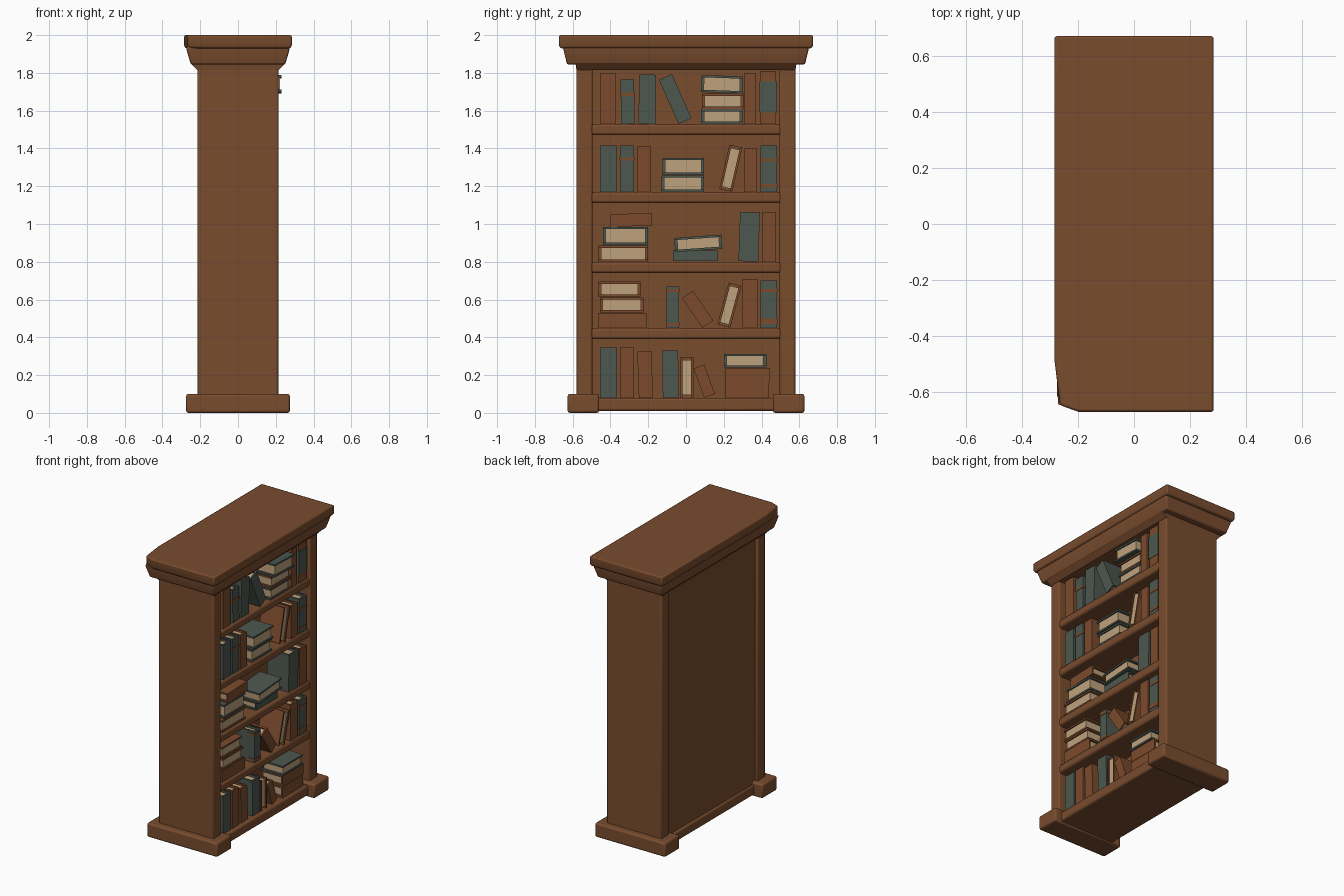
import bpy, bmesh, math
from mathutils import Matrix, Vector

if "Cube" in bpy.data.objects:
    bpy.data.objects.remove(bpy.data.objects["Cube"])


def material(name, rgb):
    m = bpy.data.materials.new(name)
    m.diffuse_color = (*rgb, 1)
    m.use_nodes = True
    m.node_tree.nodes["Principled BSDF"].inputs["Base Color"].default_value = m.diffuse_color
    return m


WOOD = material("brown wood", (0.19, 0.072, 0.027))
LEATHER = material("russet leather", (0.2, 0.07, 0.026))
TEAL = material("grey teal cover", (0.075, 0.095, 0.08))
PAGES = material("cream pages", (0.52, 0.36, 0.2))


def finish(name, bm, mats, bevel=0.0):
    bmesh.ops.recalc_face_normals(bm, faces=bm.faces)
    me = bpy.data.meshes.new(name)
    bm.to_mesh(me)
    bm.free()
    for m in mats:
        me.materials.append(m)
    ob = bpy.data.objects.new(name, me)
    bpy.context.collection.objects.link(ob)
    if bevel:
        mod = ob.modifiers.new("soft edges", 'BEVEL')
        mod.width, mod.segments = bevel, 2
    bpy.ops.object.select_all(action='DESELECT')
    ob.select_set(True)
    bpy.context.view_layer.objects.active = ob
    bpy.ops.object.shade_smooth_by_angle(angle=math.radians(35))
    return ob


def add_box(bm, x, y, z, mat=0):
    """Box from (min, max) pairs."""
    lo, hi = Vector((x[0], y[0], z[0])), Vector((x[1], y[1], z[1]))
    mtx = Matrix.Translation((lo + hi) / 2) @ Matrix.Diagonal((*(hi - lo), 1))
    vs = bmesh.ops.create_cube(bm, size=1, matrix=mtx)["verts"]
    for f in {f for v in vs for f in v.link_faces}:
        f.material_index = mat


def box(name, x, y, z, bevel=0.01):
    bm = bmesh.new()
    add_box(bm, x, y, z)
    return finish(name, bm, [WOOD], bevel)


def loft(name, levels, outline, bevel=0.008):
    """Stack scaled copies of an outline: levels are (z, half x, half y)."""
    bm = bmesh.new()
    rings = [[bm.verts.new((px * hx, py * hy, z)) for px, py in outline]
             for z, hx, hy in levels]
    bm.faces.new(rings[0][::-1])
    bm.faces.new(rings[-1])
    n = len(outline)
    for a, b in zip(rings, rings[1:]):
        for i in range(n):
            bm.faces.new((a[i], a[(i + 1) % n], b[(i + 1) % n], b[i]))
    return finish(name, bm, [WOOD], bevel)


# Carcass: two sides, a recessed back and the base
for side, s in (("left", -1), ("right", 1)):
    box(side + "_side_panel", (-0.215, 0.215), sorted((s * 0.495, s * 0.58)), (0.05, 1.85))
    box(side + "_foot", (-0.275, 0.275), sorted((s * 0.46, s * 0.627)), (0, 0.1), 0.012)
box("back_panel", (-0.195, 0.0), (-0.51, 0.51), (0.03, 1.85), 0)
box("base_rail", (-0.21, 0.225), (-0.5, 0.5), (0.01, 0.08), 0.012)

# Shelves with rounded front edges
FLOORS = [1.53, 1.17, 0.8, 0.45, 0.08]
for i, z in enumerate(FLOORS[:4]):
    box(f"shelf_{i + 1}", (-0.02, 0.21), (-0.51, 0.51), (z - 0.06, z), 0.014)

# Stepped crown; the top slab has one worn corner
RECT = [(-1, -1), (1, -1), (1, 1), (-1, 1)]
WORN = [(-0.93, -0.965), (-0.7, -1), (1, -1), (1, 1), (-1, 1), (-1, -0.72)]
loft("crown_cove", [(1.815, 0.216, 0.58), (1.85, 0.25, 0.585)], RECT, 0)
loft("crown_moulding", [(1.845, 0.25, 0.63), (1.92, 0.272, 0.648), (1.94, 0.272, 0.648)], RECT)
loft("crown_slab", [(1.93, 0.278, 0.665), (1.945, 0.285, 0.672), (2.0, 0.285, 0.672)], WORN)


def book(name, y, z, thick, length, tilt, cover, pages_out=False, bands=(), front=0.2, depth=0.17):
    """Book centred at (y, z); spine faces +x unless pages_out. Bands are (low, high) fractions."""
    bm = bmesh.new()
    t, l, d = thick / 2, length / 2, depth / 2
    c = min(0.012, thick * 0.17)
    s = -1 if pages_out else 1
    for k in (-1, 1):
        add_box(bm, (-d, d), sorted((k * t, k * (t - c))), (-l, l))
    add_box(bm, sorted((s * d, s * (d - c))), (-t + c / 2, t - c / 2), (-l, l))
    add_box(bm, sorted((s * (d - c / 2), -s * (d - 0.008))), (-t + c / 2, t - c / 2),
            (-l + 0.014, l - 0.014), 1)
    for lo, hi in bands:
        add_box(bm, (d - 0.05, d + 0.003), (-t - 0.003, t + 0.003),
                (-l + lo * length, -l + hi * length), 2)
    mtx = Matrix.Translation((front - d, y, z)) @ Matrix.Rotation(-tilt, 4, 'X')
    bmesh.ops.transform(bm, matrix=mtx, verts=bm.verts)
    other = LEATHER if cover is TEAL else TEAL
    return finish(name, bm, [cover, PAGES, other], 0)


def standing(name, floor, y, thick, length, cover, lean=0, **kw):
    """Book resting on its foot at y, leaning by some degrees towards +y."""
    a = math.radians(lean)
    zc = floor + length / 2 * math.cos(a) + thick / 2 * abs(math.sin(a))
    book(name, y + length / 2 * math.sin(a), zc, thick, length, a, cover, **kw)


def stack(name, rows):
    """Lying books: (y min, y max, z min, z max, cover, pages out, front, tilt)."""
    for i, (y0, y1, z0, z1, cover, out, front, tilt) in enumerate(rows):
        book(f"{name}_{i + 1}", (y0 + y1) / 2, (z0 + z1) / 2, z1 - z0, y1 - y0,
             math.radians(90 + tilt), cover, pages_out=out, front=front)


B, T = LEATHER, TEAL
ENDS, MID = ((0.04, 0.12), (0.86, 0.93)), ((0.22, 0.8),)

# Upright books per shelf: (y, thickness, length, cover, lean, pages out, bands)
UPRIGHT = [
    [(-0.412, 0.085, 0.27, B, 0, False, ()),
     (-0.307, 0.072, 0.235, T, -1, False, ((0.62, 0.7),)),
     (-0.207, 0.09, 0.26, T, 1, False, ()),
     (-0.005, 0.075, 0.255, T, -24, False, ()),
     (0.34, 0.06, 0.27, B, 0, False, ()),
     (0.435, 0.085, 0.28, B, 0, False, MID)],
    [(-0.41, 0.088, 0.245, T, 0, False, ()),
     (-0.312, 0.075, 0.245, T, 0, False, ((0.68, 0.74),)),
     (-0.222, 0.075, 0.24, B, 0, False, ()),
     (0.21, 0.07, 0.24, B, 13, True, ()),
     (0.343, 0.068, 0.23, B, 0, False, ()),
     (0.438, 0.085, 0.245, T, 0, False, ((0.1, 0.17), (0.66, 0.72)))],
    [(0.33, 0.105, 0.26, T, 2, False, ()),
     (0.44, 0.075, 0.26, B, 0, False, ())],
    [(-0.07, 0.066, 0.22, T, 0, False, ENDS),
     (0.115, 0.07, 0.19, B, -34, False, ()),
     (0.2, 0.07, 0.23, B, 15, True, ()),
     (0.34, 0.08, 0.255, B, 0, False, ()),
     (0.438, 0.085, 0.25, T, 0, False, ((0.08, 0.2), (0.76, 0.82)))],
    [(-0.41, 0.09, 0.265, T, 0, False, ()),
     (-0.312, 0.075, 0.265, B, 0, False, ()),
     (-0.212, 0.075, 0.245, B, -2, False, ()),
     (-0.08, 0.085, 0.25, T, -1, False, ()),
     (0.005, 0.068, 0.215, B, 0, True, ()),
     (0.125, 0.06, 0.165, B, -20, False, ())],
]
for n, (floor, row) in enumerate(zip(FLOORS, UPRIGHT), 1):
    for i, (y, th, ln, cover, lean, out, bands) in enumerate(row, 1):
        standing(f"shelf_{n}_book_{i}", floor, y, th, ln, cover, lean,
                 pages_out=out, bands=bands)

# Lying piles of books
stack("shelf_1_pile", [(0.08, 0.3, 1.53, 1.608, T, True, 0.2, 0),
                       (0.085, 0.305, 1.61, 1.69, B, True, 0.2, 0),
                       (0.08, 0.3, 1.695, 1.785, T, True, 0.23, 2)])
stack("shelf_2_pile", [(-0.13, 0.095, 1.17, 1.257, T, True, 0.2, 0),
                       (-0.125, 0.095, 1.26, 1.35, T, True, 0.21, 0)])
stack("shelf_3_pile", [(-0.465, -0.2, 0.8, 0.885, B, True, 0.2, 0),
                       (-0.44, -0.2, 0.89, 0.985, T, True, 0.2, 0),
                       (-0.4, -0.18, 0.988, 1.055, B, False, 0.2, -2)])
stack("shelf_3_lying", [(-0.07, 0.17, 0.805, 0.86, T, False, 0.19, 0),
                        (-0.06, 0.19, 0.86, 0.935, T, True, 0.21, -4)])
stack("shelf_4_pile", [(-0.465, -0.21, 0.45, 0.53, B, False, 0.2, 0),
                       (-0.455, -0.225, 0.532, 0.612, B, True, 0.2, 0),
                       (-0.465, -0.24, 0.615, 0.695, B, True, 0.2, 0)])
stack("shelf_5_pile", [(0.21, 0.44, 0.08, 0.16, B, False, 0.2, 0),
                       (0.21, 0.445, 0.162, 0.238, B, False, 0.2, 0),
                       (0.2, 0.425, 0.24, 0.312, T, True, 0.21, 0)])
